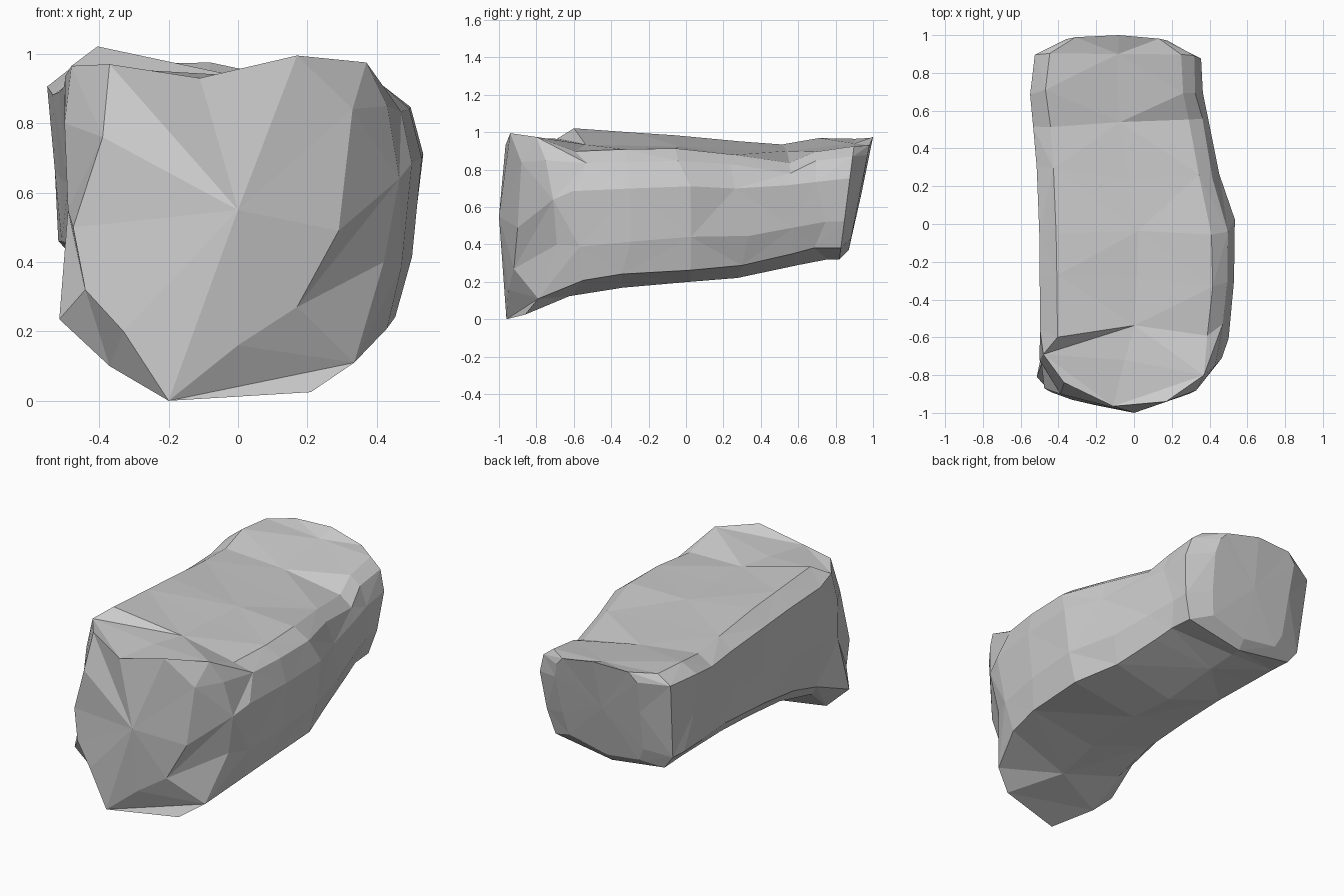
import bpy, bmesh, random

random.seed(4)
N = 12

# Front face outline and the wider shoulder behind it, as (x, y, z)
front = [(-.33, -.93, .20), (-.20, -.96, 0), (0, -.95, .16), (.17, -.92, .27),
         (.29, -.90, .49), (.33, -.88, .84), (.17, -.94, .995), (-.11, -.965, .93),
         (-.37, -.84, .97), (-.39, -.90, .76), (-.475, -.87, .50), (-.44, -.89, .32)]
shoulder = [(-.37, -.80, .10), (.21, -.86, .025), (.335, -.79, .11), (.42, -.69, .40),
            (.465, -.71, .64), (.43, -.75, .85), (.37, -.80, .975), (-.05, -.72, .94),
            (-.48, -.69, .965), (-.50, -.72, .80), (-.49, -.74, .55), (-.515, -.81, .235)]

# Common body section: sideways fraction, height fraction
profile = [(.10, 0), (.50, 0), (.92, .10), (.97, .33), (1, .70), (.96, .91),
           (.88, 1), (.50, 1), (.09, 1), (0, .91), (.015, .58), (.03, 0)]

# Body stations: y bottom, y top, left, right,
# then heights: bottom, bottom left, top left, top middle, top right
stations = [(-.58, -.56, -.50, .505, .125, .25, 1.02, .93, .90),
            (-.34, -.30, -.50, .535, .170, .31, 1.00, .93, .91),
            (-.02, -.02, -.50, .535, .195, .35, .98, .93, .915),
            (.30, .26, -.51, .455, .215, .37, .955, .915, .885),
            (.56, .50, -.53, .395, .285, .385, .94, .905, .835),
            (.72, .68, -.545, .365, .320, .385, .965, .92, .90),
            (.82, .90, -.525, .355, .320, .37, .965, .94, .925),
            (.87, .99, -.36, .20, .370, .40, .97, .975, .93)]


def section(yb, yt, left, right, zb, zl, tl, tm, tr):
    tops = {5: tr, 6: tr, 8: tl, 9: tl}
    pts = []
    for i, (u, v) in enumerate(profile):
        z = zb + v * (tops.get(i, tm) - zb)
        z = {0: zl, 11: zl + .08}.get(i, z)
        pts.append((left + u * (right - left), yb + (z - zb) / (tm - zb) * (yt - yb), z))
    return pts


def roughen(pts):
    # Keep the silhouette, shift points along the length for uneven facets
    return [(x + random.uniform(-.006, .006), y + random.uniform(-.05, .05),
             z + random.uniform(-.006, .006)) for x, y, z in pts]


sections = [section(*s) for s in stations]
rings = [front, shoulder] + [roughen(s) for s in sections[:-2]] + sections[-2:]

# Boulder skin with alternating diagonals
bm = bmesh.new()
loops = [[bm.verts.new(p) for p in ring] for ring in rings]
for r, (a, b) in enumerate(zip(loops, loops[1:])):
    for i in range(N):
        j = (i + 1) % N
        if (i + r) % 2:
            tris = ((a[i], a[j], b[j]), (a[i], b[j], b[i]))
        else:
            tris = ((a[i], a[j], b[i]), (a[j], b[j], b[i]))
        for t in tris:
            bm.faces.new(t)

# Bulging end caps
for loop, tip in ((loops[0], (0, -1, .55)), (loops[-1], (-.1, .94, .68))):
    c = bm.verts.new(tip)
    for i in range(N):
        bm.faces.new((loop[i], loop[(i + 1) % N], c))
# Rear rim reaches the full length
loops[-1][7].co.y = 1.0

bmesh.ops.recalc_face_normals(bm, faces=bm.faces)
mesh = bpy.data.meshes.new("boulder")
bm.to_mesh(mesh)
bm.free()
bpy.context.collection.objects.link(bpy.data.objects.new("boulder", mesh))
